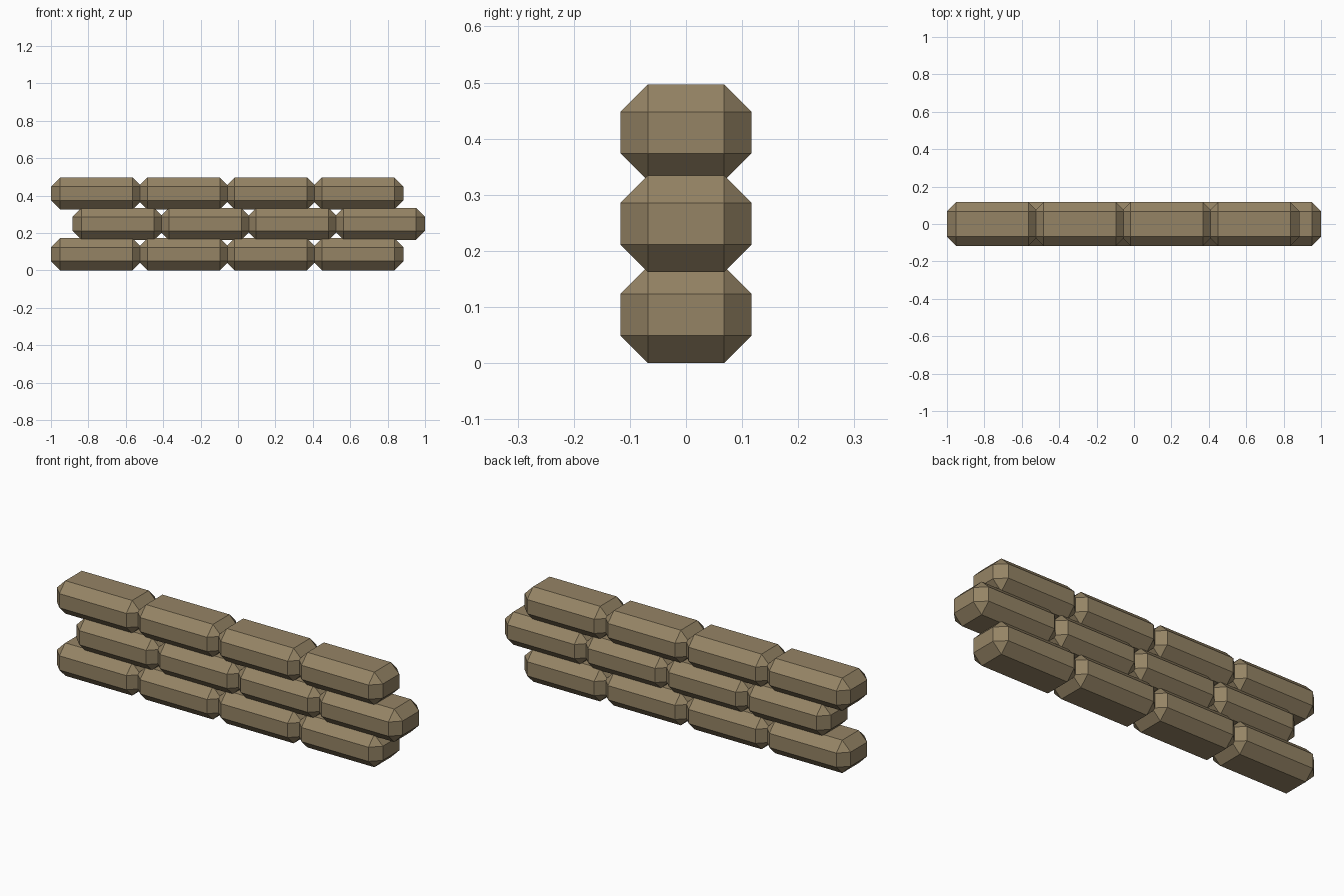
import bpy, bmesh

if "Cube" in bpy.data.objects:
    bpy.data.objects.remove(bpy.data.objects["Cube"])

LENGTH, DEPTH, HEIGHT, CHAMFER = 0.485, 0.234, 0.172, 0.049
PITCH, ROW_STEP, STAGGER = 0.4667, 0.1625, 0.115

canvas = bpy.data.materials.new("tan_canvas")
canvas.diffuse_color = (0.30, 0.23, 0.13, 1)
canvas.use_nodes = True
canvas.node_tree.nodes["Principled BSDF"].inputs["Base Color"].default_value = canvas.diffuse_color

# One chamfered sandbag mesh, shared by every bag
bm = bmesh.new()
bmesh.ops.create_cube(bm, size=1)
bmesh.ops.scale(bm, vec=(LENGTH, DEPTH, HEIGHT), verts=bm.verts)
bmesh.ops.bevel(bm, geom=bm.edges[:], offset=CHAMFER, offset_type='OFFSET',
                segments=1, affect='EDGES')
bmesh.ops.recalc_face_normals(bm, faces=bm.faces[:])
bag_mesh = bpy.data.meshes.new("sandbag")
bm.to_mesh(bag_mesh)
bm.free()
bag_mesh.materials.append(canvas)

# Three rows of four bags, the middle row staggered like brickwork
for row in range(3):
    start = -1 + LENGTH / 2 + (STAGGER if row % 2 else 0)
    for col in range(4):
        bag = bpy.data.objects.new(f"sandbag_row{row + 1}_{col + 1}", bag_mesh)
        bag.location = (start + col * PITCH, 0, HEIGHT / 2 + row * ROW_STEP)
        bpy.context.collection.objects.link(bag)
